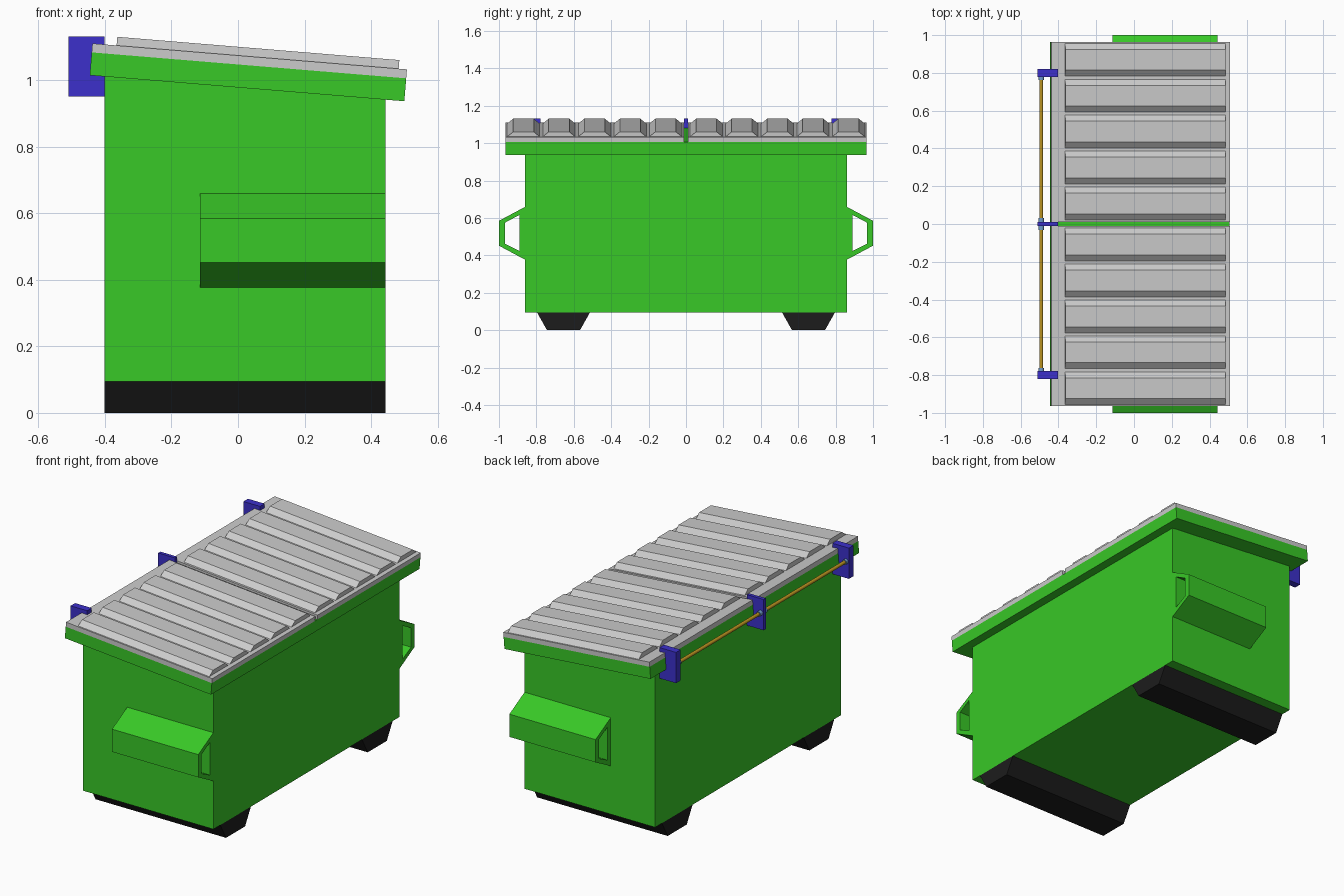
import bpy, bmesh, math
from mathutils import Vector

if "Cube" in bpy.data.objects:
    bpy.data.objects.remove(bpy.data.objects["Cube"])


def material(name, rgb):
    m = bpy.data.materials.new(name)
    m.diffuse_color = (*rgb, 1)
    m.use_nodes = True
    m.node_tree.nodes["Principled BSDF"].inputs["Base Color"].default_value = m.diffuse_color
    return m


GREEN = material("green_paint", (0.04, 0.58, 0.02))
BLACK = material("black_rubber", (0.012, 0.012, 0.012))
BLUE = material("blue_bracket", (0.045, 0.03, 0.6))
GOLD = material("gold_rod", (0.5, 0.3, 0.015))
STEEL = material("steel_blue", (0.16, 0.33, 0.6))


def add_prism(bm, profile, axis, lo, hi):
    """Extrude a closed profile: (y, z) points along x, or (x, z) points along y."""
    def point(p, t):
        return (t, p[0], p[1]) if axis == "x" else (p[0], t, p[1])
    a = [bm.verts.new(point(p, lo)) for p in profile]
    b = [bm.verts.new(point(p, hi)) for p in profile]
    bm.faces.new(a)
    bm.faces.new(b[::-1])
    n = len(profile)
    for i in range(n):
        j = (i + 1) % n
        bm.faces.new((a[j], a[i], b[i], b[j]))


def finish(name, bm, mat=None):
    bmesh.ops.recalc_face_normals(bm, faces=bm.faces)
    me = bpy.data.meshes.new(name)
    bm.to_mesh(me)
    bm.free()
    ob = bpy.data.objects.new(name, me)
    bpy.context.collection.objects.link(ob)
    if mat:
        me.materials.append(mat)
    return ob


def prism(name, profile, axis, lo, hi, mat=None):
    bm = bmesh.new()
    add_prism(bm, profile, axis, lo, hi)
    return finish(name, bm, mat)


def rect(a0, a1, z0, z1):
    return [(a0, z0), (a1, z0), (a1, z1), (a0, z1)]


def rod(name, radius, y0, y1, mat):
    ring = [(-0.491 + radius * math.cos(k * math.tau / 12),
             1.05 + radius * math.sin(k * math.tau / 12)) for k in range(12)]
    ob = prism(name, ring, "y", y0, y1, mat)
    for f in ob.data.polygons:
        f.use_smooth = len(f.vertices) == 4
    return ob


# The rim and lids share a frame that slopes down towards +x
SLOPE = math.atan2(0.078, 0.946)
LENGTH = 0.949


def tilt(ob):
    ob.location = (-0.44, 0, 1.084)
    ob.rotation_euler.y = SLOPE


# Bin body with sloped top
prism("bin_body", [(-0.402, 0.095), (0.443, 0.095), (0.443, 0.98), (-0.402, 1.05)],
      "y", -0.86, 0.86, GREEN)

# Overhanging rim
tilt(prism("top_rim", rect(0, LENGTH, -0.069, 0), "y", -0.964, 0.964, GREEN))

for side, s in (("left", -1), ("right", 1)):
    # Ribbed lid half
    bm = bmesh.new()
    add_prism(bm, rect(0, LENGTH, 0, 0.027), "y", s * 0.01, s * 0.964)
    for i in range(5):
        c = s * (0.109 + 0.19 * i)
        add_prism(bm, [(c - 0.088, 0.026), (c + 0.088, 0.026),
                       (c + 0.055, 0.053), (c - 0.055, 0.053)], "x", 0.073, 0.924)
    tilt(finish(f"{side}_lid", bm))

    # Hollow fork pocket, open at both ends
    outer = [(0.86, 0.377), (1.0, 0.452), (1.0, 0.585), (0.86, 0.66)]
    inner = [(0.89, 0.423), (0.968, 0.462), (0.968, 0.575), (0.89, 0.617)]
    bm = bmesh.new()
    rings = [[bm.verts.new((x, s * y, z)) for y, z in prof]
             for x in (-0.115, 0.443) for prof in (outer, inner)]
    for a, b in ((0, 1), (1, 3), (3, 2), (2, 0)):
        for i in range(4):
            j = (i + 1) % 4
            bm.faces.new((rings[a][i], rings[a][j], rings[b][j], rings[b][i]))
    finish(f"{side}_fork_pocket", bm, GREEN)

    # Tapered skid foot
    prism(f"{side}_foot", [(s * 0.797, 0.096), (s * 0.513, 0.096),
                           (s * 0.567, 0), (s * 0.743, 0)], "x", -0.402, 0.443, BLACK)

    # Outer hinge bracket and its rod collar
    prism(f"{side}_hinge_bracket", rect(-0.51, -0.402, 0.952, 1.132),
          "y", s * 0.778, s * 0.82, BLUE)
    rod(f"{side}_rod_collar", 0.015, s * 0.762, s * 0.785, STEEL)

# Centre hinge bracket, collar and hinge rod
prism("center_hinge_bracket", rect(-0.51, -0.402, 0.952, 1.132), "y", -0.01, 0.01, BLUE)
rod("center_rod_collar", 0.015, -0.033, 0.033, STEEL)
rod("hinge_rod", 0.01, -0.79, 0.79, GOLD)
